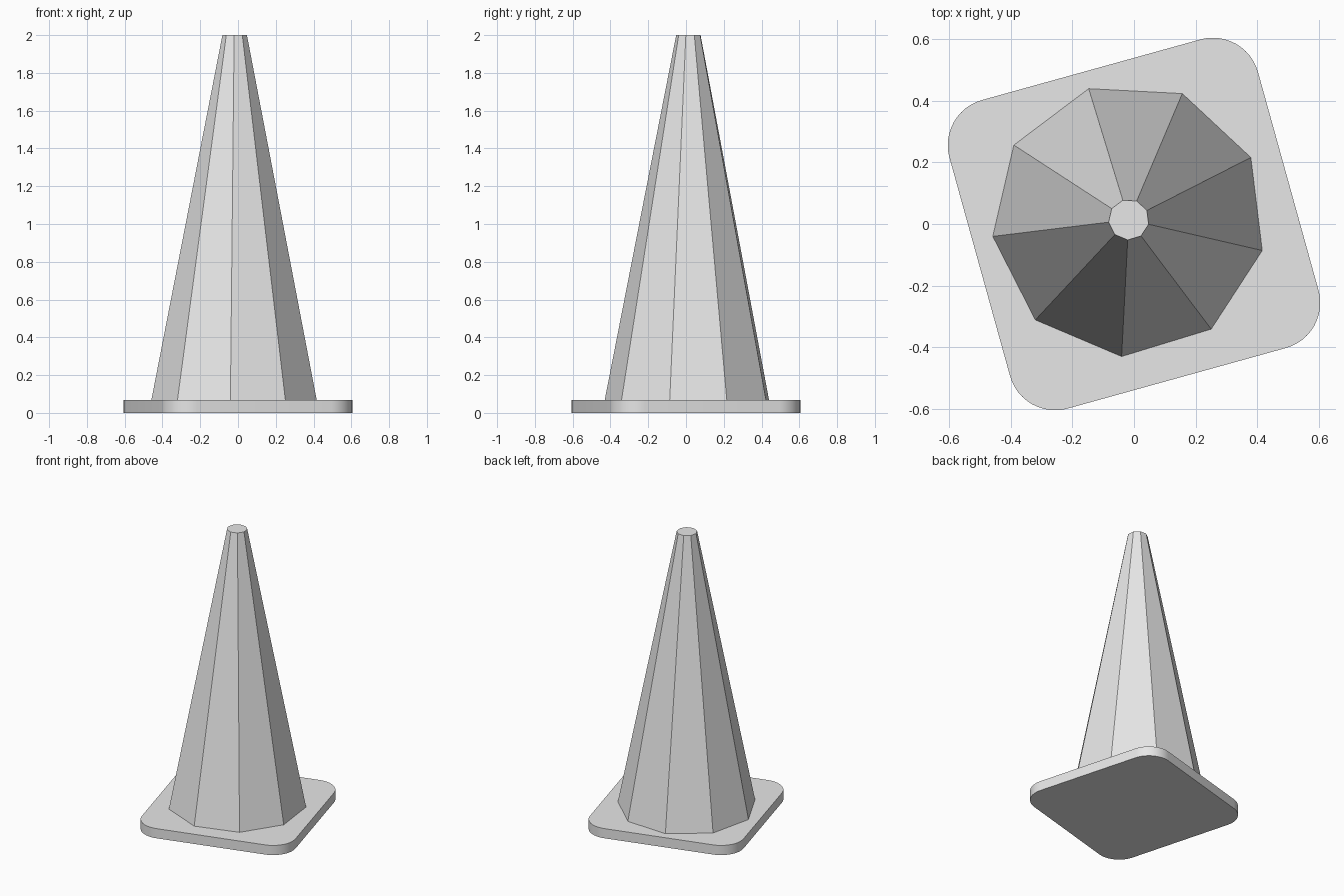
import bpy, bmesh
from math import radians
from mathutils import Matrix

default = bpy.data.objects.get("Cube")
if default:
    bpy.data.objects.remove(default, do_unlink=True)

BASE_HEIGHT = 0.068
TOTAL_HEIGHT = 2.0

grey = bpy.data.materials.new("light grey")
grey.use_nodes = True
grey.diffuse_color = (0.8, 0.8, 0.8, 1)
grey.node_tree.nodes["Principled BSDF"].inputs["Base Color"].default_value = (0.8, 0.8, 0.8, 1)


def add_part(name, bm):
    mesh = bpy.data.meshes.new(name)
    bm.normal_update()
    bm.to_mesh(mesh)
    bm.free()
    mesh.materials.append(grey)
    part = bpy.data.objects.new(name, mesh)
    bpy.context.collection.objects.link(part)
    return part


# Base plate: square slab with rounded upright corners, turned slightly
bm = bmesh.new()
bmesh.ops.create_cube(bm, size=1)
bmesh.ops.scale(bm, vec=(1.04, 1.04, BASE_HEIGHT), verts=bm.verts)
upright = [e for e in bm.edges if abs(e.verts[0].co.z - e.verts[1].co.z) > 0.01]
bmesh.ops.bevel(bm, geom=upright, offset=0.152, segments=12, profile=0.5, affect='EDGES')
bmesh.ops.transform(bm, verts=bm.verts,
                    matrix=Matrix.Translation((0, 0, BASE_HEIGHT / 2)) @ Matrix.Rotation(radians(15.5), 4, 'Z'))
base = add_part("base_plate", bm)
bpy.ops.object.select_all(action='DESELECT')
base.select_set(True)
bpy.context.view_layer.objects.active = base
bpy.ops.object.shade_smooth_by_angle(angle=radians(30))

# Cone body: nine flat sides, one corner pointing at -93 degrees
SIDES = 9
bm = bmesh.new()
rings = []
for radius, z in ((0.445, BASE_HEIGHT), (0.066, TOTAL_HEIGHT)):
    circle = bmesh.ops.create_circle(bm, segments=SIDES, radius=radius, cap_ends=False)
    bmesh.ops.translate(bm, verts=circle["verts"], vec=(0, 0, z))
    rings.append(circle["verts"])
lower, upper = rings
for i in range(SIDES):
    j = (i + 1) % SIDES
    bm.faces.new((lower[i], lower[j], upper[j], upper[i]))
bm.faces.new(upper)
bm.faces.new(lower[::-1])
# Turn the ring so that its first corner lands on the wanted direction
first = lower[0].co
turn = radians(-93) - first.xy.angle_signed((1, 0))
bmesh.ops.transform(bm, verts=bm.verts,
                    matrix=Matrix.Translation((-0.017, 0.014, 0)) @ Matrix.Rotation(turn, 4, 'Z'))
bmesh.ops.recalc_face_normals(bm, faces=bm.faces)
add_part("cone_body", bm)
